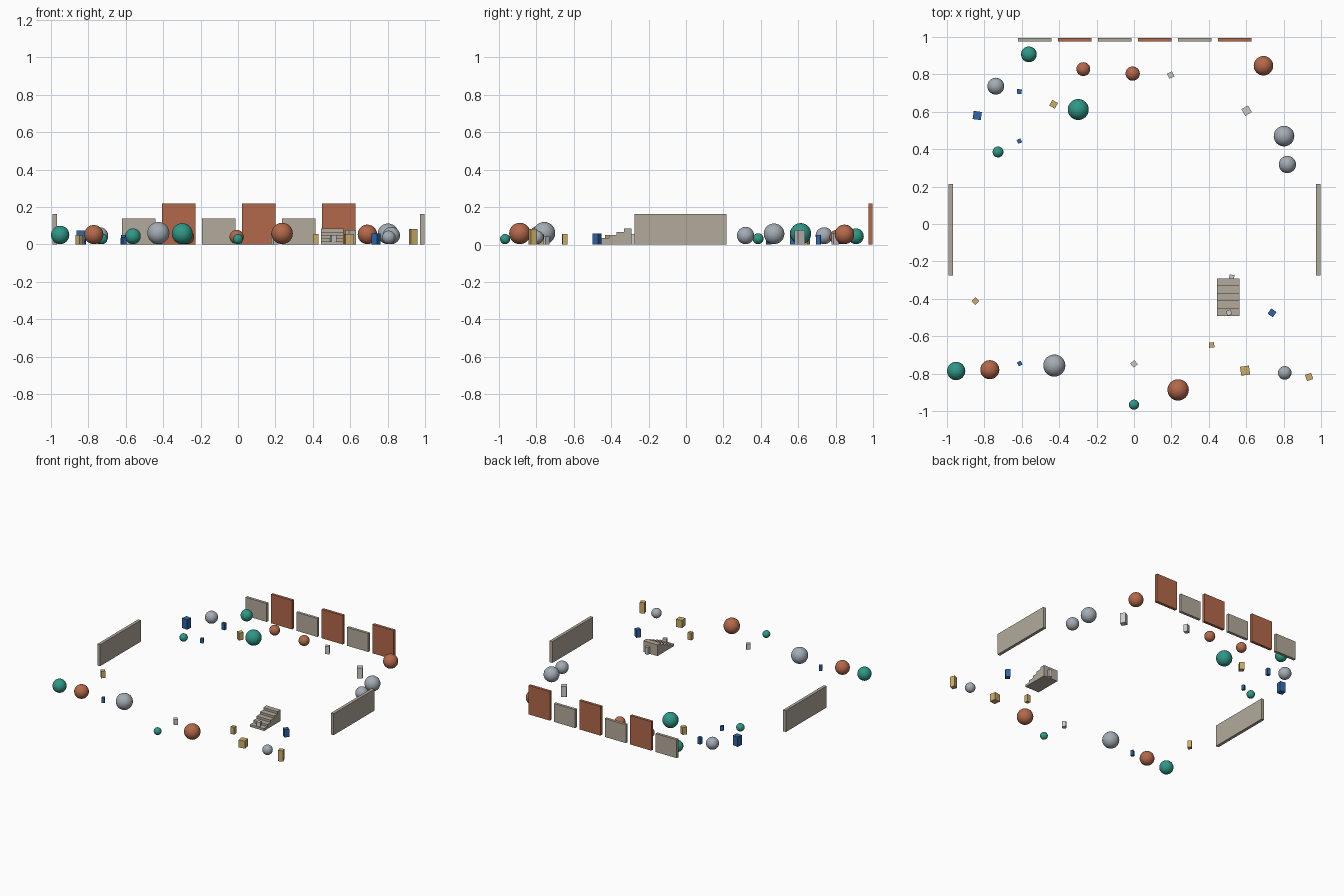
import bpy, bmesh
from math import radians

if "Cube" in bpy.data.objects:
    bpy.data.objects.remove(bpy.data.objects["Cube"])


def material(name, rgb):
    m = bpy.data.materials.new(name)
    m.diffuse_color = (*rgb, 1)
    m.use_nodes = True
    m.node_tree.nodes["Principled BSDF"].inputs["Base Color"].default_value = m.diffuse_color
    return m


M = {
    "rust": material("rust", (0.45, 0.14, 0.07)),
    "teal": material("teal", (0.03, 0.31, 0.24)),
    "silver": material("silver", (0.37, 0.41, 0.46)),
    "blue": material("blue", (0.03, 0.13, 0.38)),
    "tan": material("tan", (0.60, 0.42, 0.15)),
    "pale": material("pale", (0.58, 0.58, 0.57)),
    "stone": material("stone", (0.45, 0.40, 0.33)),
}


def finish(name, bm, mat):
    me = bpy.data.meshes.new(name)
    bm.to_mesh(me)
    bm.free()
    me.materials.append(M[mat])
    ob = bpy.data.objects.new(name, me)
    bpy.context.collection.objects.link(ob)
    return ob


def box(name, x, y, sx, sy, h, mat, turn=0):
    """Box standing on the floor, turned about z."""
    bm = bmesh.new()
    bmesh.ops.create_cube(bm, size=1)
    for v in bm.verts:
        v.co = (v.co.x * sx, v.co.y * sy, (v.co.z + 0.5) * h)
    ob = finish(name, bm, mat)
    ob.location = (x, y, 0)
    ob.rotation_euler.z = radians(turn)
    return ob


def ball(name, x, y, r, mat):
    """Smooth ball resting on the floor."""
    bm = bmesh.new()
    bmesh.ops.create_uvsphere(bm, u_segments=32, v_segments=20, radius=r)
    for f in bm.faces:
        f.smooth = True
    ob = finish(name, bm, mat)
    ob.location = (x, y, r + 0.002)
    return ob


# Back wall: alternating low stone and tall rust panels
for i in range(6):
    tall = i % 2
    box(f"back_panel_{i + 1}", -0.53 + i * 0.2136, 0.985, 0.178, 0.021,
        0.22 if tall else 0.14, "rust" if tall else "stone")

# Side walls
box("left_wall", -0.979, -0.03, 0.023, 0.49, 0.163, "stone")
box("right_wall", 0.985, -0.03, 0.023, 0.49, 0.163, "stone")

# Staircase: stepped profile extruded sideways
steps, x0, x1, y0, tread, rise = 5, 0.445, 0.564, -0.492, 0.04, 0.017
profile = [(y0, 0)]
for i in range(steps):
    profile += [(y0 + i * tread, (i + 1) * rise), (y0 + (i + 1) * tread, (i + 1) * rise)]
profile.append((y0 + steps * tread, 0))
bm = bmesh.new()
side = bm.faces.new([bm.verts.new((x0, y, z)) for y, z in profile])
ext = bmesh.ops.extrude_face_region(bm, geom=[side], use_keep_orig=True)
for g in ext["geom"]:
    if isinstance(g, bmesh.types.BMVert):
        g.co.x = x1
bmesh.ops.recalc_face_normals(bm, faces=bm.faces)
finish("staircase", bm, "stone")

# Balls: x, y, radius
balls = {
    "teal": [(-0.562, 0.907, 0.042), (-0.298, 0.612, 0.056), (-0.727, 0.385, 0.029),
             (-0.951, -0.786, 0.049), (0.0, -0.966, 0.027)],
    "rust": [(-0.271, 0.828, 0.037), (-0.007, 0.804, 0.038), (0.692, 0.846, 0.052),
             (-0.771, -0.779, 0.051), (0.236, -0.887, 0.057)],
    "silver": [(-0.739, 0.737, 0.045), (0.802, 0.47, 0.055), (0.82, 0.318, 0.046),
               (-0.426, -0.757, 0.059), (0.806, -0.796, 0.036)],
}
for mat, items in balls.items():
    for i, (x, y, r) in enumerate(items):
        ball(f"{mat}_ball_{i + 1}", x, y, r, mat)

# Scattered blocks: x, y, width, height, turn
blocks = {
    "blue": [(-0.838, 0.58, 0.044, 0.075, -8), (-0.613, 0.708, 0.025, 0.05, -5),
             (-0.613, 0.443, 0.022, 0.034, 25), (0.738, -0.475, 0.034, 0.06, -35),
             (-0.611, -0.746, 0.022, 0.04, 28)],
    "tan": [(-0.43, 0.64, 0.034, 0.056, -30), (-0.848, -0.412, 0.029, 0.052, 45),
            (0.415, -0.647, 0.028, 0.055, 4), (0.594, -0.784, 0.048, 0.057, 8),
            (0.936, -0.818, 0.035, 0.082, 20)],
    "pale": [(0.196, 0.796, 0.03, 0.058, 25), (0.602, 0.606, 0.041, 0.078, 30),
             (0.522, -0.285, 0.027, 0.055, -8), (0.508, -0.474, 0.027, 0.05, 20),
             (0.0, -0.748, 0.029, 0.042, 40)],
}
for mat, items in blocks.items():
    for i, (x, y, w, h, a) in enumerate(items):
        box(f"{mat}_block_{i + 1}", x, y, w, w, h, mat, a)
